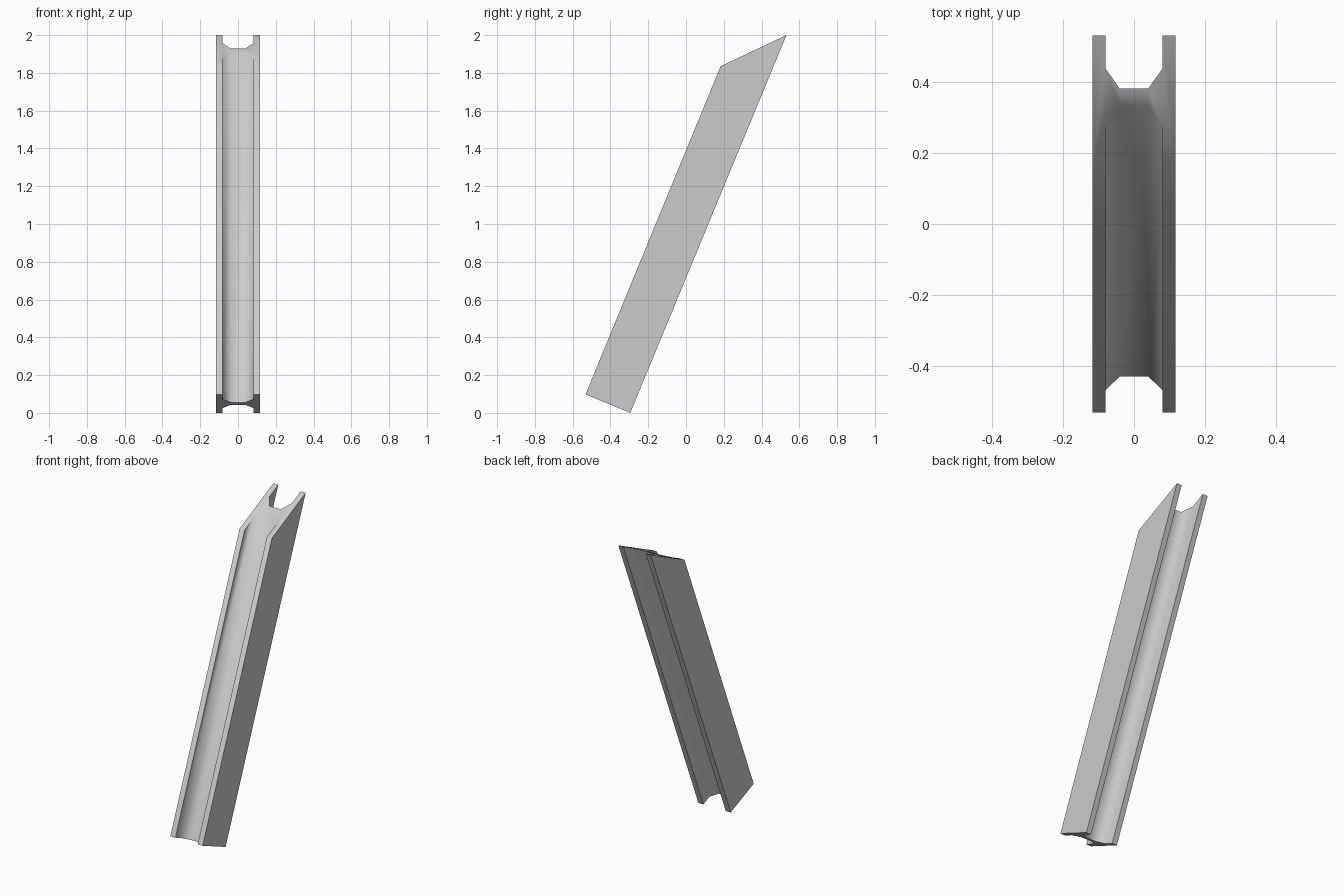
import bpy, bmesh
from mathutils import Vector
from math import radians

if "Cube" in bpy.data.objects:
    bpy.data.objects.remove(bpy.data.objects["Cube"])

# Half section of the girder: (x, depth fraction from front to back)
OUT, IN, WEB = 0.117, 0.081, 0.04
front = [(WEB, 0.43), (IN, 0.265), (IN, 0.0), (OUT, 0.0)]
right = front + [(x, 1 - d) for x, d in reversed(front)]
section = right + [(-x, d) for x, d in reversed(right)]

# End cuts in (y, z): square at the foot, sloped at the top
foot = (Vector((-0.532, 0.098)), Vector((-0.295, 0.0)))
top = (Vector((0.183, 1.835)), Vector((0.532, 2.0)))


def ring(bm, cut):
    pts = [(x, cut[0].lerp(cut[1], d)) for x, d in section]
    return [bm.verts.new((x, p.x, p.y)) for x, p in pts]


# Leaning H-section beam
bm = bmesh.new()
a, b = ring(bm, foot), ring(bm, top)
n = len(section)
for i in range(n):
    j = (i + 1) % n
    bm.faces.new((a[i], a[j], b[j], b[i]))
bm.faces.new(a[::-1])
bm.faces.new(b)
bmesh.ops.recalc_face_normals(bm, faces=bm.faces[:])
mesh = bpy.data.meshes.new("leaning_beam")
bm.to_mesh(mesh)
bm.free()
beam = bpy.data.objects.new("leaning_beam", mesh)
bpy.context.collection.objects.link(beam)

# Soft shading across the fillets, crisp outer edges
bpy.context.view_layer.objects.active = beam
beam.select_set(True)
bpy.ops.object.shade_smooth_by_angle(angle=radians(60))
